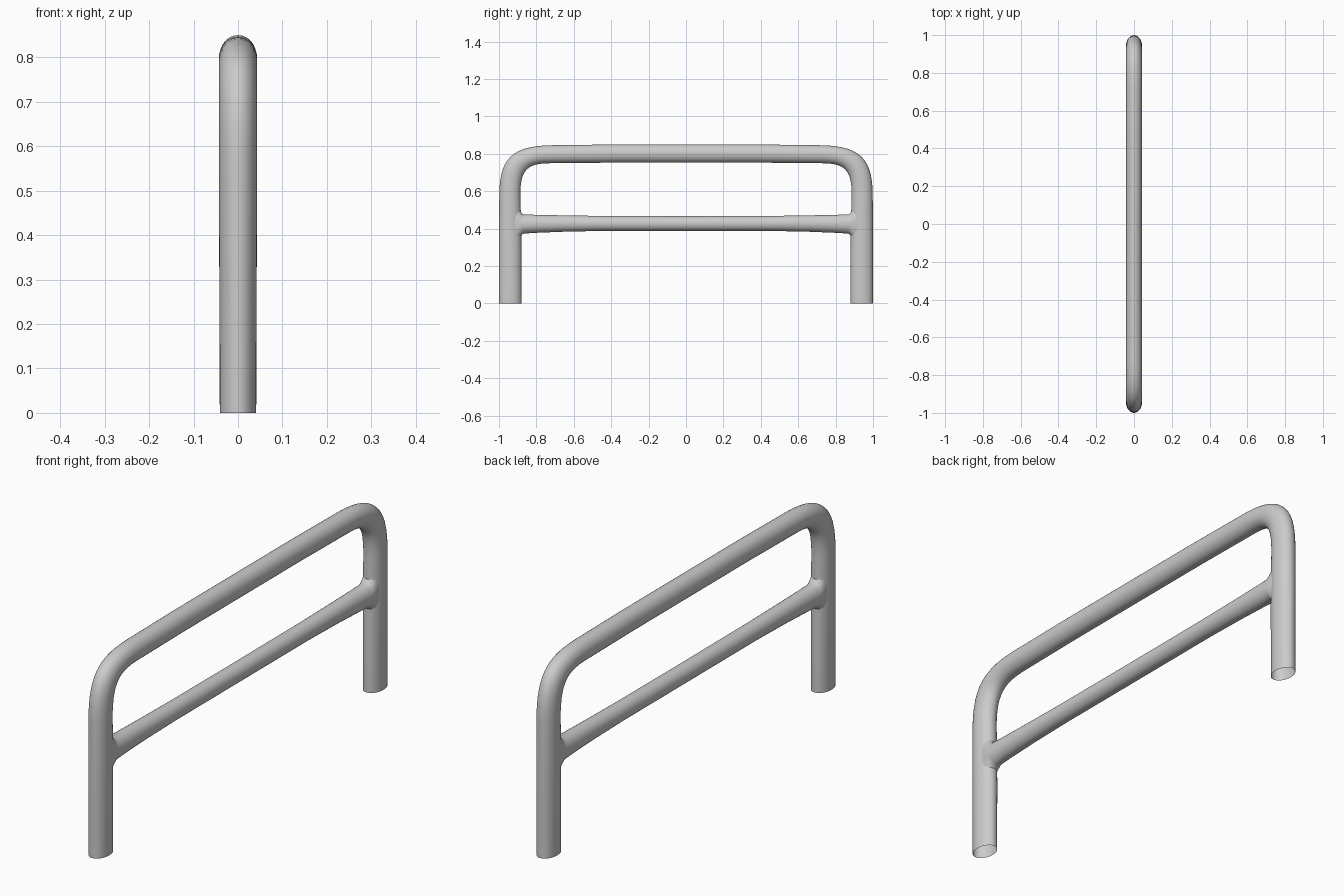
import bpy, bmesh, math
from mathutils import Vector

if "Cube" in bpy.data.objects:
    bpy.data.objects.remove(bpy.data.objects["Cube"])

SIDES = 32

def loft(name, rings):
    """Skin elliptical rings; each ring = (edge point A, edge point B, half width in x), points are (y, z)."""
    bm = bmesh.new()
    loops = []
    for a, b, hx in rings:
        a, b = Vector((0, *a)), Vector((0, *b))
        mid, half = (a + b) / 2, (a - b) / 2
        loops.append([bm.verts.new(mid + half * math.cos(t) + Vector((hx * math.sin(t), 0, 0)))
                      for t in (2 * math.pi * i / SIDES for i in range(SIDES))])
    for l0, l1 in zip(loops, loops[1:]):
        for i in range(SIDES):
            j = (i + 1) % SIDES
            bm.faces.new((l0[i], l0[j], l1[j], l1[i]))
    bmesh.ops.recalc_face_normals(bm, faces=bm.faces)
    mesh = bpy.data.meshes.new(name)
    bm.to_mesh(mesh)
    bm.free()
    mesh.shade_smooth()
    obj = bpy.data.objects.new(name, mesh)
    bpy.context.collection.objects.link(obj)
    return obj

def bezier(p, t):
    s = 1 - t
    return tuple(s**3 * a + 3*s*s*t * b + 3*s*t*t * c + t**3 * d for a, b, c, d in zip(*p))

def mirrored(half):
    """Continue rings that run towards y = 0 onto the other side."""
    flip = [((-a[0], a[1]), (-b[0], b[1]), hx) for a, b, hx in reversed(half)]
    return half + flip

# Hoop: two open-ended legs and the top rail, bent from one tube
outer = [(0.998, 0.58), (0.998, 0.775), (0.93, 0.843), (0.72, 0.846)]
inner = [(0.886, 0.58), (0.886, 0.72), (0.845, 0.75), (0.72, 0.75)]
half = [((1.0, 0.0), (0.88, 0.0), 0.041),
        ((1.0, 0.30), (0.88, 0.30), 0.042),
        ((1.0, 0.45), (0.882, 0.45), 0.043)]
half += [(bezier(outer, i / 14), bezier(inner, i / 14), 0.043) for i in range(15)]
half += [((0.4, 0.85), (0.4, 0.753), 0.042), ((0.02, 0.85), (0.02, 0.753), 0.042)]
loft("hoop_frame", mirrored(half))

# Crossbar: slimmer tube that flares into the legs
profile = [(0.925, 0.30, 0.56, 0.038), (0.90, 0.338, 0.515, 0.040), (0.885, 0.358, 0.493, 0.041),
           (0.876, 0.370, 0.480, 0.041), (0.865, 0.374, 0.476, 0.041), (0.80, 0.378, 0.474, 0.040),
           (0.65, 0.384, 0.471, 0.038), (0.45, 0.388, 0.468, 0.037), (0.02, 0.388, 0.467, 0.037)]
loft("crossbar", mirrored([((y, hi), (y, lo), hx) for y, lo, hi, hx in profile]))
